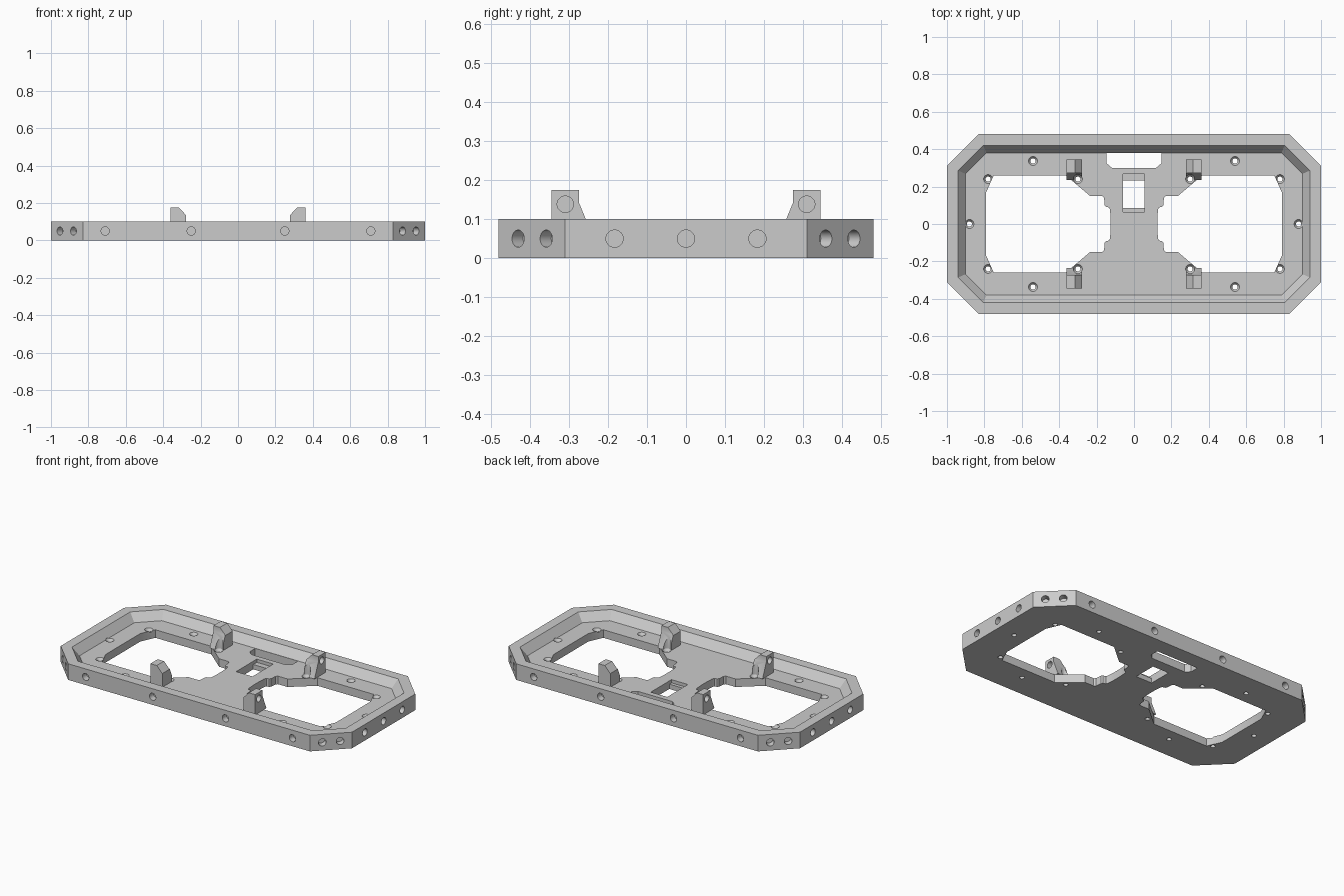
import bpy, bmesh, math
from mathutils import Vector, Matrix

if "Cube" in bpy.data.objects:
    bpy.data.objects.remove(bpy.data.objects["Cube"])

FLOOR, HEIGHT = 0.05, 0.10

grey = bpy.data.materials.new("plain grey")
grey.diffuse_color = (0.6, 0.6, 0.6, 1)
grey.use_nodes = True
grey.node_tree.nodes["Principled BSDF"].inputs["Base Color"].default_value = grey.diffuse_color


def finish(name, bm):
    bmesh.ops.recalc_face_normals(bm, faces=bm.faces)
    me = bpy.data.meshes.new(name)
    bm.to_mesh(me)
    bm.free()
    ob = bpy.data.objects.new(name, me)
    bpy.context.collection.objects.link(ob)
    me.materials.append(grey)
    return ob


def loft(name, rings):
    """Closed solid through matching rings of 3D points."""
    bm = bmesh.new()
    rows = [[bm.verts.new(p) for p in ring] for ring in rings]
    n = len(rows[0])
    bm.faces.new(rows[0])
    bm.faces.new(rows[-1])
    for a, b in zip(rows, rows[1:]):
        for i in range(n):
            j = (i + 1) % n
            bm.faces.new((a[i], a[j], b[j], b[i]))
    return finish(name, bm)


def prism(name, pts, z0, z1):
    return loft(name, [[(x, y, z) for x, y in pts] for z in (z0, z1)])


def bore(centre, axis, profile):
    """Round cutter; profile is (radius, distance along axis)."""
    rot = Vector((0, 0, 1)).rotation_difference(Vector(axis)).to_matrix()
    c = Vector(centre)
    return loft("cutter", [[c + rot @ Vector((r * math.cos(k * math.tau / 32),
                r * math.sin(k * math.tau / 32), d)) for k in range(32)]
                for r, d in profile])


def cut(target, cutter):
    mod = target.modifiers.new("cut", 'BOOLEAN')
    mod.operation, mod.solver, mod.object = 'DIFFERENCE', 'EXACT', cutter
    bpy.context.view_layer.objects.active = target
    bpy.ops.object.modifier_apply(modifier=mod.name)
    bpy.data.objects.remove(cutter, do_unlink=True)


def octagon(d):
    """Frame outline inset by d."""
    x, y, s = 1 - d, 0.48 - d, 1.31 - math.sqrt(2) * d
    q = [(x, s - x), (s - y, y)]
    return (q + [(-a, b) for a, b in q[::-1]] + [(-a, -b) for a, b in q]
            + [(a, -b) for a, b in q[::-1]])


# Frame with a sloped inner rim
frame = prism("frame", octagon(0), 0, HEIGHT)
cut(frame, loft("cutter", [[(x, y, z) for x, y in octagon(d)]
                           for d, z in ((0.10, FLOOR), (0.06, HEIGHT), (0.044, 0.12))]))

# Large openings either side of the waist
half = [(0.79, 0.17), (0.75, 0.26), (0.365, 0.26), (0.235, 0.15), (0.17, 0.15),
        (0.16, 0.14), (0.157, 0.10), (0.15, 0.092), (0.133, 0.088), (0.128, 0.075),
        (0.125, 0.03)]
opening = half + [(x, -y) for x, y in half[::-1]]
for s in (1, -1):
    cut(frame, prism("cutter", [(s * x, y) for x, y in opening], -0.1, 0.2))

# Back slot and stepped centre window
cut(frame, prism("cutter", [(-0.147, 0.379), (-0.147, 0.325), (-0.118, 0.30),
                            (0.118, 0.30), (0.147, 0.325), (0.147, 0.379)], -0.1, 0.09))
for y0, y1, z in ((0.085, 0.232, -0.1), (0.064, 0.267, 0.03)):
    cut(frame, prism("cutter", [(-0.058, y0), (0.055, y0), (0.055, y1), (-0.058, y1)], z, 0.2))


# Countersunk screw holes through the floor
def screw(x, y):
    return bore((x, y, 0), (0, 0, 1),
                [(0.014, -0.1), (0.014, 0.035), (0.024, FLOOR), (0.024, 0.25)])


spots = [(sx * x, sy * y) for x, y in ((0.78, 0.24), (0.54, 0.337), (0.30, 0.24))
         for sx in (1, -1) for sy in (1, -1)] + [(0.88, 0), (-0.88, 0)]
for x, y in spots:
    cut(frame, screw(x, y))

# Blind round sockets around the outer walls
DIAG = math.sqrt(0.5)
sockets = []
for s in (1, -1):
    sockets += [((x, s * 0.48, 0.05), (0, s, 0)) for x in (-0.71, -0.25, 0.25, 0.71)]
    sockets += [((s, y, 0.05), (s, 0, 0)) for y in (-0.183, 0, 0.183)]
    for t in (1, -1):
        sockets += [((s * x, t * (1.31 - x), 0.05), (s * DIAG, t * DIAG, 0))
                    for x in (0.88, 0.952)]
for c, axis in sockets:
    cut(frame, bore(c, axis, [(0.022, -0.04), (0.022, 0.03)]))

# Four upright lugs with bevelled inner edge, side socket and screw clearance
side = [(0.345, FLOOR), (0.345, 0.175), (0.274, 0.175), (0.274, 0.142), (0.236, FLOOR)]
lugs = []
for sx, lr in ((1, "right"), (-1, "left")):
    for sy, fb in ((1, "back"), (-1, "front")):
        lug = loft(f"{fb}_{lr}_lug", [[(sx * x, sy * y, z) for y, z in side]
                                      for x in (0.278, 0.36)])
        bm = bmesh.new()
        bm.from_mesh(lug.data)
        res = bmesh.ops.bisect_plane(bm, geom=bm.verts[:] + bm.edges[:] + bm.faces[:],
                                     plane_co=(sx * 0.316, 0, 0.175),
                                     plane_no=(-sx * 0.04, 0, 0.038), clear_outer=True)
        bmesh.ops.holes_fill(bm, edges=[e for e in bm.edges if e.is_boundary])
        bmesh.ops.recalc_face_normals(bm, faces=bm.faces)
        bm.to_mesh(lug.data)
        bm.free()
        cut(lug, screw(sx * 0.30, sy * 0.24))
        cut(lug, bore((sx * 0.36, sy * 0.309, 0.138), (sx, 0, 0),
                      [(0.021, -0.03), (0.021, 0.03)]))
        lugs.append(lug)

# Smooth round walls, keep crisp edges
bpy.ops.object.select_all(action='DESELECT')
for ob in [frame] + lugs:
    ob.select_set(True)
bpy.context.view_layer.objects.active = frame
bpy.ops.object.shade_smooth_by_angle(angle=math.radians(25))
